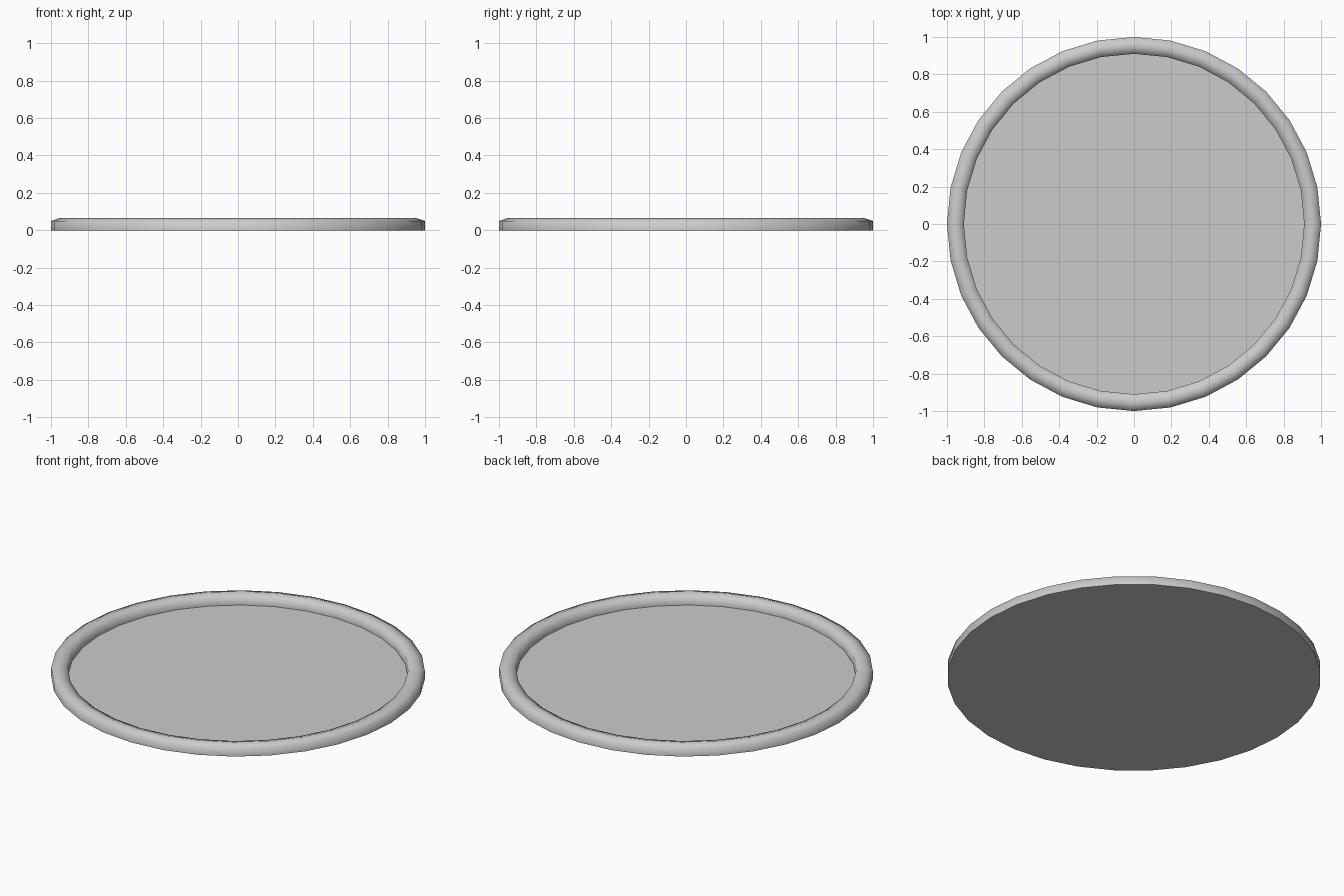
import bpy, bmesh, math

if "Cube" in bpy.data.objects:
    bpy.data.objects.remove(bpy.data.objects["Cube"])

SIDES = 32
# Outer foot, outer wall top, rim crest, inner wall top, floor edge (radius, height)
PROFILE = [(1.0, 0.0), (1.0, 0.05), (0.955, 0.065), (0.91, 0.05), (0.91, 0.005)]


def ring(bm, radius, z):
    return [bm.verts.new((radius * math.cos(2 * math.pi * i / SIDES),
                          radius * math.sin(2 * math.pi * i / SIDES), z))
            for i in range(SIDES)]


bm = bmesh.new()
rings = [ring(bm, r, z) for r, z in PROFILE]

# Raised rim
for a, b in zip(rings, rings[1:]):
    for i in range(SIDES):
        j = (i + 1) % SIDES
        bm.faces.new((a[i], a[j], b[j], b[i]))

# Underside and recessed floor
bm.faces.new(rings[0][::-1])
bm.faces.new(rings[-1])

mesh = bpy.data.meshes.new("round_tray")
bm.to_mesh(mesh)
bm.free()
tray = bpy.data.objects.new("round_tray", mesh)
bpy.context.collection.objects.link(tray)

# Smooth rim with crisp floor and foot edges
bpy.context.view_layer.objects.active = tray
tray.select_set(True)
bpy.ops.object.shade_smooth_by_angle(angle=math.radians(80))
